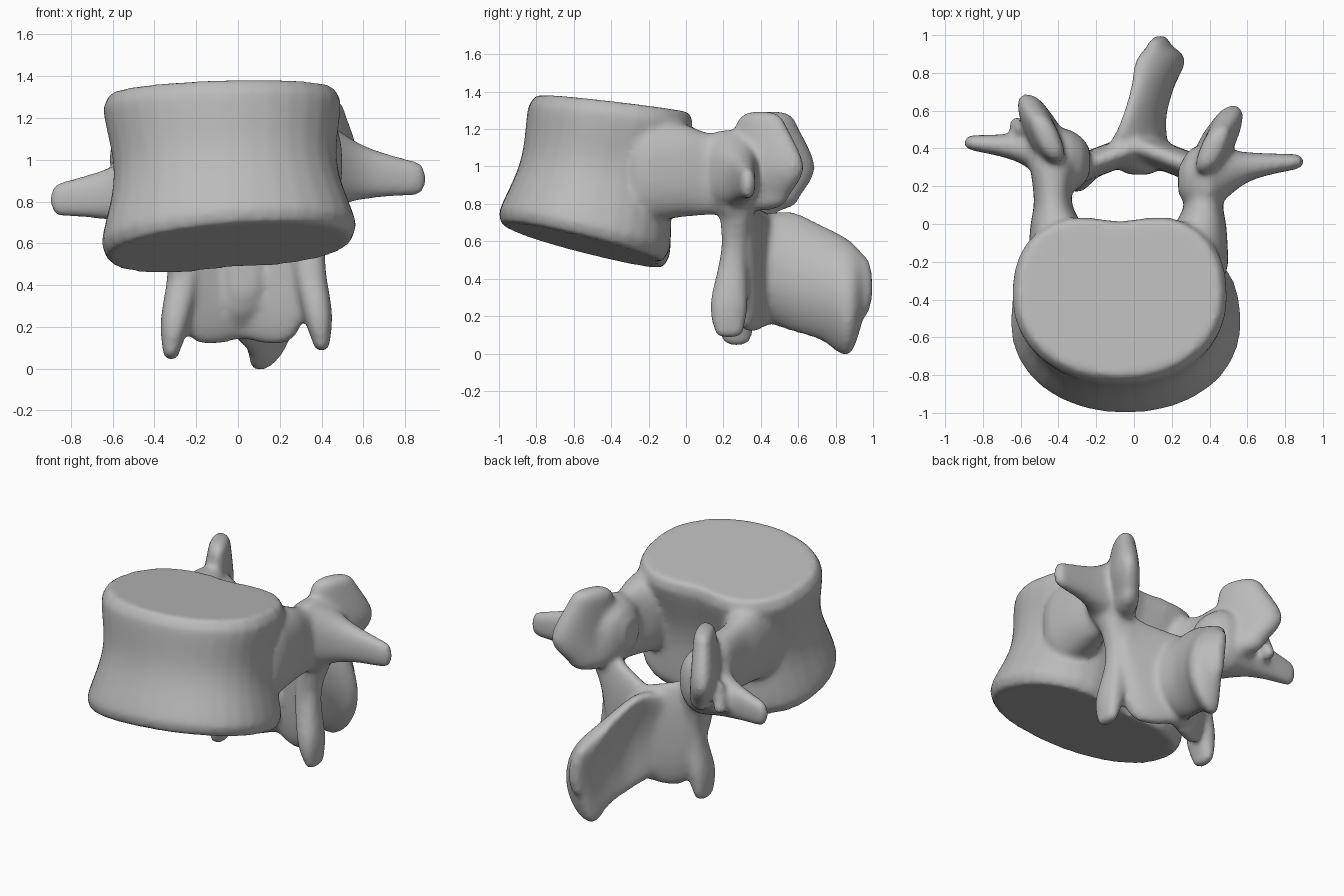
import bpy, bmesh, math
from mathutils import Vector

cube = bpy.data.objects.get("Cube")
if cube:
    bpy.data.objects.remove(cube, do_unlink=True)

bm = bmesh.new()
SIDES = 32
X, Y, Z = range(3)


def skin(rings):
    """Join rings of points into a closed solid."""
    loops = [[bm.verts.new(point) for point in ring] for ring in rings]
    for lower, upper in zip(loops, loops[1:]):
        for i in range(SIDES):
            j = (i + 1) % SIDES
            bm.faces.new((lower[i], lower[j], upper[j], upper[i]))
    bm.faces.new(loops[0][::-1])
    bm.faces.new(loops[-1])


def mix(start, end, t):
    return start + (end - start) * t


def rounded_square(angle, power):
    """Point on a unit superellipse."""
    c, s = math.cos(angle), math.sin(angle)
    return (math.copysign(abs(c) ** (2 / power), c),
            math.copysign(abs(s) ** (2 / power), s))


def smooth_path(stations, steps=6):
    """Pass an even curve through the stations, radii included."""
    padded = [stations[0], *stations, stations[-1]]
    path = []
    for before, start, end, after in zip(padded, padded[1:], padded[2:], padded[3:]):
        for n in range(steps):
            t = n / steps
            ease_in, ease_out = t * (1 - t) ** 2 / 2, t * t * (1 - t) / 2
            blend = t * t * (3 - 2 * t)
            path.append([mix(b, c, blend) + ease_in * (c - a) - ease_out * (d - b)
                         for a, b, c, d in zip(before, start, end, after)])
    return path + [list(stations[-1])]


def dome(station, axis, direction, steps=4):
    """Shrinking stations that round off one end of a sweep."""
    reach = min(station[-2:])
    for n in range(1, steps):
        angle = math.pi / 2 * n / steps
        cap = list(station)
        cap[axis] += direction * reach * math.sin(angle)
        cap[-2] *= math.cos(angle)
        cap[-1] *= math.cos(angle)
        yield cap


def sweep(axis, stations, warp=None):
    """Sweep along an axis; a station is a centre and two half widths."""
    u, v = [k for k in (X, Y, Z) if k != axis]
    path = smooth_path(stations)
    heading = math.copysign(1, path[-1][axis] - path[0][axis])
    path = [*reversed(list(dome(path[0], axis, -heading))), *path,
            *dome(path[-1], axis, heading)]
    rings = []
    for *centre, wide, tall in path:
        ring = []
        for i in range(SIDES):
            a, b = rounded_square(math.tau * i / SIDES, 2.4)
            offset = Vector()
            offset[u], offset[v] = wide * a, tall * b
            if warp:
                offset.x += warp(offset)
            ring.append(Vector(centre) + offset)
        rings.append(ring)
    skin(rings)


def pair(axis, stations, middle=0, forward=0, lift=0, lean=0):
    """Sweep a part on both sides, the left one moved forward and up."""
    for side in (1, -1):
        placed = [(side * x + middle, y - side * forward, z + side * lift, *radii)
                  for x, y, z, *radii in stations]
        sweep(axis, placed, lambda offset: side * lean * offset.y)


def vertebral_body(levels=12):
    """Waisted drum with tilted end plates and a hollow back wall."""
    rings = []
    for n in range(levels + 1):
        t = n / levels
        waist = math.sin(math.pi * t) ** 2
        rim = .94 if n in (0, levels) else 1
        width = rim * (mix(.62, .57, t) - .06 * waist)
        depth = rim * (mix(.48, .46, t) - .04 * waist)
        ring = []
        for i in range(SIDES):
            angle = math.tau * i / SIDES
            a, b = rounded_square(angle, 2.5 if math.sin(angle) > 0 else 2.1)
            x, y = width * a, depth * b
            y -= .06 * max(b, 0) * math.exp(-(5 * x) ** 2)
            z = mix(.58, 1.33, t) + mix(-.25, -.12, t) * y + mix(.08, .03, t) * x
            ring.append((x + mix(-.04, -.08, t), y + mix(-.54, -.37, t), z))
        rings.append(ring)
    skin(rings)


vertebral_body()

# Pedicles, flaring into the body and the arch
pair(Y, [(.36, -.2, .98, .17, .28), (.38, -.02, .98, .14, .25),
         (.4, .12, .96, .1, .22), (.4, .3, .96, .12, .2)],
     middle=-.03)

# Transverse processes
pair(X, [(.4, .28, .93, .18, .22), (.6, .35, .89, .08, .13), (.86, .38, .86, .04, .08)],
     forward=.05, lift=.05)

# Superior articular processes
pair(Z, [(.42, .42, .84, .08, .16), (.47, .46, 1, .09, .2), (.44, .43, 1.23, .07, .13)],
     middle=-.02, forward=.03, lean=.4)

# Small knob beside the right process
sweep(Z, [(-.62, .52, .82, .04, .05), (-.6, .5, .95, .03, .03)])

# Inferior articular processes
pair(Z, [(.36, .25, .1, .04, .08), (.34, .25, .25, .07, .1),
         (.3, .28, .55, .08, .07), (.38, .3, .85, .1, .1)],
     middle=.04, forward=.02, lift=.02)

# Laminae meeting behind the canal
pair(X, [(.4, .25, .87, .09, .16), (.26, .31, .5, .08, .34), (0, .41, .45, .08, .31)],
     middle=.02)

# Spinous process: a blade that bows to one side and thickens at its tip
sweep(Y, [(.03, .4, .46, .15, .28), (.09, .56, .44, .08, .32), (.13, .72, .38, .08, .31),
          (.17, .87, .3, .1, .31), (.14, .95, .36, .05, .17)],
      lambda offset: -offset.z ** 2 - .1 * offset.z)

# Fuse everything into one smooth bone
mesh = bpy.data.meshes.new("vertebra")
bmesh.ops.recalc_face_normals(bm, faces=bm.faces[:])
bm.to_mesh(mesh)
bm.free()
bone = bpy.data.objects.new("vertebra", mesh)
bpy.context.collection.objects.link(bone)

bone_grey = bpy.data.materials.new("bone_grey")
bone_grey.use_nodes = True
bone_grey.diffuse_color = (.5, .5, .5, 1)
shader = bone_grey.node_tree.nodes["Principled BSDF"]
shader.inputs["Base Color"].default_value = bone_grey.diffuse_color
mesh.materials.append(bone_grey)

bpy.context.view_layer.objects.active = bone
bone.select_set(True)
fuse = bone.modifiers.new("fuse", 'REMESH')
fuse.mode = 'VOXEL'
fuse.voxel_size = .016
soften = bone.modifiers.new("soften", 'SMOOTH')
soften.iterations = 14
for modifier in (fuse.name, soften.name):
    bpy.ops.object.modifier_apply(modifier=modifier)
bpy.ops.object.shade_smooth_by_angle(angle=math.radians(50))
